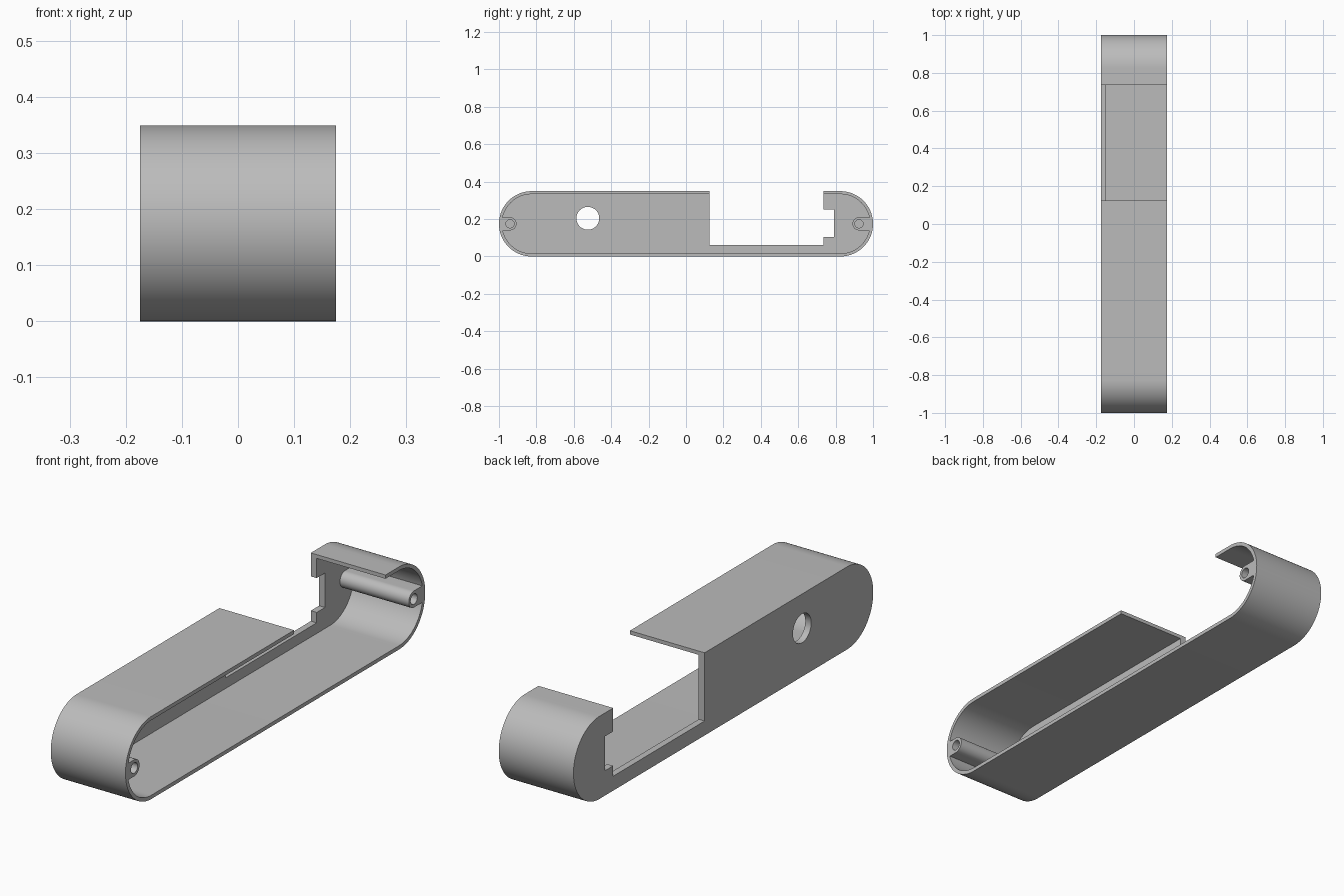
import bpy, bmesh
from math import sin, cos, pi, asin, radians

cube = bpy.data.objects.get("Cube")
if cube:
    bpy.data.objects.remove(cube, do_unlink=True)

R = 0.1745            # end radius, half of the width and height
WALL = 0.016          # rim thickness
FLOOR = -0.147        # inner face of the side plate
END = 1 - R           # centre of each rounded end
STEPS = 48


def arc(cy, r, start, stop, n=STEPS):
    """Points (y, z) along an arc at mid height, angles in radians."""
    return [(cy + r * cos(start + (stop - start) * i / n),
             R + r * sin(start + (stop - start) * i / n)) for i in range(n + 1)]


def prism(name, outline, x0, x1):
    """Solid with a (y, z) outline, extruded along x."""
    bm = bmesh.new()
    face = bm.faces.new([bm.verts.new((x0, y, z)) for y, z in outline])
    out = bmesh.ops.extrude_face_region(bm, geom=[face])
    moved = [v for v in out["geom"] if isinstance(v, bmesh.types.BMVert)]
    bmesh.ops.translate(bm, verts=moved, vec=(x1 - x0, 0, 0))
    bmesh.ops.recalc_face_normals(bm, faces=bm.faces)
    mesh = bpy.data.meshes.new(name)
    bm.to_mesh(mesh)
    bm.free()
    obj = bpy.data.objects.new(name, mesh)
    bpy.context.collection.objects.link(obj)
    return obj


def circle(cy, cz, r, n=STEPS):
    return [(cy + r * cos(2 * pi * i / n), cz + r * sin(2 * pi * i / n))
            for i in range(n)]


def cut(target, cutter):
    """Subtract the cutter from the target and discard it."""
    cutter.hide_render = True
    mod = target.modifiers.new("cut", 'BOOLEAN')
    mod.operation = 'DIFFERENCE'
    mod.solver = 'EXACT'
    mod.object = cutter
    bpy.context.view_layer.objects.active = target
    bpy.ops.object.modifier_apply(modifier=mod.name)
    bpy.data.objects.remove(cutter, do_unlink=True)


def notched_end(boss_y, boss_r):
    """Inner front end, top to bottom, going around a screw post."""
    r = R - WALL
    dip = asin(boss_r / r)
    return (arc(-END, r, pi / 2, pi - dip, STEPS // 2)
            + arc(boss_y, boss_r, pi / 2, -pi / 2, STEPS // 2)
            + arc(-END, r, pi + dip, 3 * pi / 2, STEPS // 2))


# Outer body with rounded ends
case = prism("case_shell",
             arc(-END, R, pi / 2, 3 * pi / 2) + arc(END, R, -pi / 2, pi / 2),
             -R, R)

# Cavity open on the left side, leaving a screw post at each end
FRONT_POST, BACK_POST = -0.941, 0.925
front = notched_end(FRONT_POST, 0.035)
back = [(-y, z) for y, z in reversed(notched_end(-BACK_POST, 0.035))]
cut(case, prism("cavity_cutter", front + back, FLOOR, R + 0.1))

# Screw holes in the posts
for y in (FRONT_POST, BACK_POST):
    cut(case, prism("screw_cutter", circle(y, R, 0.022), FLOOR, R + 0.1))

# Large opening through the top and side plate, with a small side notch
opening = [(0.125, 0.5), (0.125, 0.061), (0.735, 0.061), (0.735, 0.105),
           (0.79, 0.105), (0.79, 0.25), (0.735, 0.25), (0.735, 0.5)]
cut(case, prism("opening_cutter", opening, -0.3, 0.3))

# Round hole in the side plate
cut(case, prism("round_cutter", circle(-0.525, 0.204, 0.061), -0.3, 0))

# Material and shading
grey = bpy.data.materials.new("plain grey")
grey.use_nodes = True
color = (0.5, 0.5, 0.5, 1)
grey.diffuse_color = color
grey.node_tree.nodes["Principled BSDF"].inputs["Base Color"].default_value = color
case.data.materials.clear()
case.data.materials.append(grey)
for poly in case.data.polygons:
    poly.material_index = 0

bpy.ops.object.select_all(action='DESELECT')
case.select_set(True)
bpy.context.view_layer.objects.active = case
bpy.ops.object.shade_smooth_by_angle(angle=radians(30))
